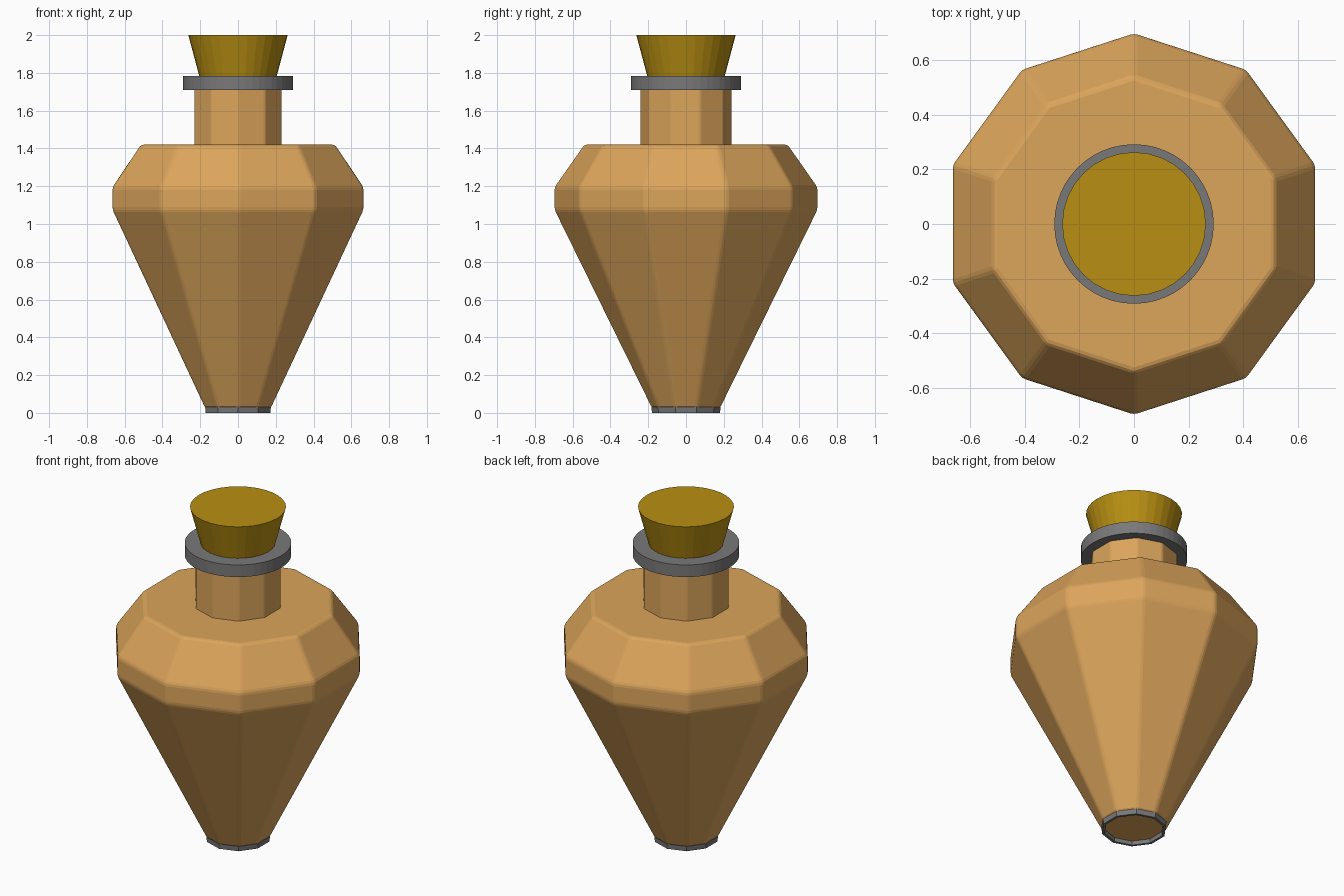
import bpy, bmesh, math

if "Cube" in bpy.data.objects:
    bpy.data.objects.remove(bpy.data.objects["Cube"])


def material(name, rgb):
    m = bpy.data.materials.new(name)
    m.diffuse_color = (*rgb, 1)
    m.use_nodes = True
    m.node_tree.nodes["Principled BSDF"].inputs["Base Color"].default_value = m.diffuse_color
    return m


TAN = material("tan glass", (0.72, 0.376, 0.105))
GREY = material("grey metal", (0.19, 0.19, 0.19))
CORK = material("cork", (0.48, 0.275, 0.006))


def lathe(name, profile, sides, mat, closed=False, bevel=0.0):
    """Spin (radius, z) points around z; cap the ends, or join them when closed."""
    bm = bmesh.new()
    rings = []
    for r, z in profile:
        angles = [math.pi / 2 + 2 * math.pi * i / sides for i in range(sides)]
        rings.append([bm.verts.new((r * math.cos(a), r * math.sin(a), z)) for a in angles])
    pairs = list(zip(rings, rings[1:]))
    if closed:
        pairs.append((rings[-1], rings[0]))
    else:
        bm.faces.new(rings[0])
        bm.faces.new(rings[-1])
    for a, b in pairs:
        for i in range(sides):
            j = (i + 1) % sides
            bm.faces.new((a[i], a[j], b[j], b[i]))
    bmesh.ops.recalc_face_normals(bm, faces=bm.faces)
    me = bpy.data.meshes.new(name)
    bm.to_mesh(me)
    bm.free()
    me.materials.append(mat)
    ob = bpy.data.objects.new(name, me)
    bpy.context.collection.objects.link(ob)
    if bevel:
        mod = ob.modifiers.new("soft edges", 'BEVEL')
        mod.width = bevel
        mod.segments = 2
        mod.limit_method = 'ANGLE'
        mod.angle_limit = math.radians(15)
    return ob


# Ten-sided bottle body and neck
lathe("bottle_body", [(0.182, 0.025), (0.698, 1.075), (0.698, 1.195), (0.54, 1.42)],
      10, TAN, bevel=0.014)
lathe("bottle_neck", [(0.243, 1.41), (0.243, 1.72)], 10, TAN, bevel=0.008)

# Open foot ring under the body
lathe("foot_ring", [(0.165, 0), (0.18, 0), (0.183, 0.03), (0.165, 0.03)], 10, GREY, closed=True)

# Round collar and tapered stopper
lathe("neck_collar", [(0.292, 1.71), (0.292, 1.783)], 48, GREY)
lathe("stopper", [(0.203, 1.775), (0.263, 2.0)], 32, CORK)
